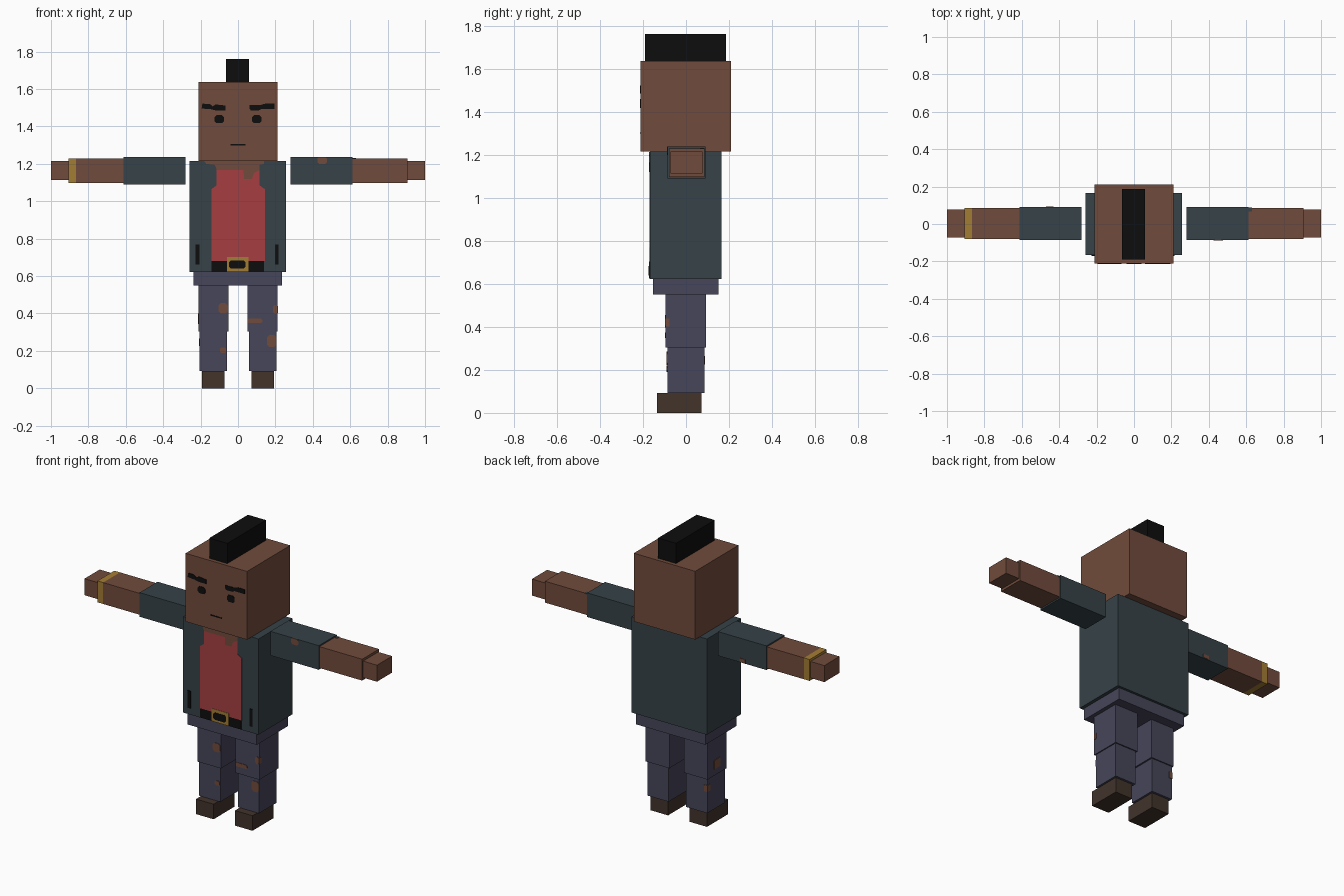
import bpy, bmesh

def srgb(r, g, b):
    f = lambda c: c / 12.92 if c <= 0.04045 else ((c + 0.055) / 1.055) ** 2.4
    return tuple(f(v / 255) for v in (r, g, b)) + (1.0,)

def material(name, *rgb):
    m = bpy.data.materials.new(name)
    m.diffuse_color = srgb(*rgb)
    return m

SKIN = material("skin brown", 113, 75, 60)
TEAL = material("jacket teal", 54, 66, 72)
RED = material("shirt red", 166, 63, 65)
DENIM = material("trouser slate", 71, 70, 90)
SHOE = material("shoe brown", 66, 51, 43)
BLACK = material("black", 13, 13, 13)
GOLD = material("gold", 163, 125, 52)

def finish(name, bm, mat):
    bmesh.ops.recalc_face_normals(bm, faces=bm.faces)
    me = bpy.data.meshes.new(name)
    bm.to_mesh(me)
    bm.free()
    me.materials.append(mat)
    ob = bpy.data.objects.new(name, me)
    bpy.context.collection.objects.link(ob)
    return ob

def box(name, mat, x, y, z):
    """Box spanning the given (low, high) ranges."""
    bm = bmesh.new()
    bmesh.ops.create_cube(bm, size=1)
    for v in bm.verts:
        v.co = [r[0] + (c + 0.5) * (r[1] - r[0]) for c, r in zip(v.co, (x, y, z))]
    return finish(name, bm, mat)

def plate(name, mat, y, pts, lift=0.003):
    """Thin front-facing panel with an (x, z) outline, raised off the plane y."""
    bm = bmesh.new()
    f = bm.faces.new([bm.verts.new((px, y - lift, pz)) for px, pz in pts])
    ext = bmesh.ops.extrude_face_region(bm, geom=[f], use_keep_orig=True)
    for v in ext["geom"]:
        if isinstance(v, bmesh.types.BMVert):
            v.co.y = y + 0.001
    return finish(name, bm, mat)

def rect(x0, x1, z0, z1, c=0.0):
    """Rectangle outline with optional clipped corners."""
    if not c:
        return [(x0, z0), (x1, z0), (x1, z1), (x0, z1)]
    return [(x0 + c, z0), (x1 - c, z0), (x1, z0 + c), (x1, z1 - c),
            (x1 - c, z1), (x0 + c, z1), (x0, z1 - c), (x0, z0 + c)]

# Head, hair, torso and hips
box("head", SKIN, (-0.21, 0.21), (-0.212, 0.21), (1.215, 1.637))
box("hair_crest", BLACK, (-0.063, 0.06), (-0.19, 0.187), (1.637, 1.762))
box("jacket", TEAL, (-0.259, 0.257), (-0.167, 0.166), (0.623, 1.215))
box("hips", DENIM, (-0.238, 0.236), (-0.154, 0.151), (0.55, 0.623))

# Limbs, mirrored left and right
def side_range(s, a, b):
    return tuple(sorted((s * a, s * b)))

for s, tag in ((-1, "left"), (1, "right")):
    X = lambda a, b: side_range(s, a, b)
    box(tag + "_thigh", DENIM, X(0.05, 0.212), (-0.095, 0.092), (0.305, 0.55))
    box(tag + "_shin", DENIM, X(0.06, 0.205), (-0.087, 0.085), (0.093, 0.305))
    box(tag + "_shoe", SHOE, X(0.073, 0.193), (-0.134, 0.071), (0, 0.093))
    box(tag + "_sleeve", TEAL, X(0.282, 0.613), (-0.086, 0.09), (1.089, 1.238))
    wrist = 0.866 if s < 0 else 0.905
    box(tag + "_forearm", SKIN, X(0.613, wrist), (-0.08, 0.085), (1.098, 1.23))
    box(tag + "_hand", SKIN, X(0.905, 1.0), (-0.071, 0.077), (1.113, 1.215))
box("bracelet", GOLD, (-0.905, -0.866), (-0.08, 0.085), (1.098, 1.23))

# Face
F = -0.212
plate("left_brow", BLACK, F, [(-0.195, 1.496), (-0.145, 1.492), (-0.12, 1.486), (-0.068, 1.486),
      (-0.068, 1.512), (-0.12, 1.518), (-0.135, 1.508), (-0.15, 1.52), (-0.19, 1.522)])
plate("right_brow", BLACK, F, [(0.068, 1.486), (0.112, 1.486), (0.125, 1.494), (0.195, 1.494),
      (0.195, 1.522), (0.145, 1.522), (0.12, 1.514), (0.062, 1.514), (0.06, 1.498)])
for s, tag in ((-1, "left"), (1, "right")):
    plate(tag + "_eye", BLACK, F, rect(*side_range(s, 0.075, 0.125), 1.418, 1.46, 0.01))
plate("mouth", BLACK, F, rect(-0.04, 0.04, 1.299, 1.305))

# Open jacket front: shirt, bare neckline, belt and pockets
T = -0.167
plate("shirt", RED, T, [(-0.142, 0.68), (0.144, 0.68), (0.144, 1.065), (0.115, 1.085),
      (0.115, 1.17), (-0.115, 1.17), (-0.115, 1.085), (-0.142, 1.065)])
plate("neckline", SKIN, T, [(-0.112, 1.167), (0.03, 1.167), (0.032, 1.12), (0.075, 1.12),
      (0.085, 1.15), (0.115, 1.167), (0.115, 1.195), (0.14, 1.2), (0.14, 1.214),
      (-0.18, 1.214), (-0.17, 1.2), (-0.125, 1.195)], 0.004)
plate("belt", BLACK, T, rect(-0.142, 0.14, 0.625, 0.682))
plate("buckle", GOLD, T, rect(-0.06, 0.056, 0.625, 0.703), 0.005)
plate("buckle_centre", BLACK, T, rect(-0.048, 0.04, 0.64, 0.684, 0.01), 0.007)
plate("left_pocket", BLACK, T, rect(-0.226, -0.206, 0.662, 0.77))
plate("right_pocket", BLACK, T, rect(0.198, 0.217, 0.662, 0.77))

# Torn holes on the front of the trousers and sleeve
holes = [("left_thigh_hole", -0.095, (-0.105, -0.054, 0.4, 0.455, 0.012)),
         ("right_thigh_hole", -0.095, (0.186, 0.212, 0.398, 0.445, 0.009)),
         ("right_knee_hole", -0.095, (0.05, 0.13, 0.349, 0.373, 0.007)),
         ("right_shin_hole", -0.087, (0.155, 0.205, 0.22, 0.285, 0.012)),
         ("left_shin_hole", -0.087, (-0.097, -0.063, 0.19, 0.218, 0.007)),
         ("right_sleeve_hole", -0.086, (0.425, 0.475, 1.2, 1.238, 0.009))]
for name, y, r in holes:
    plate(name, SKIN, y, rect(*r))

# Torn holes that sit on sides and backs
box("right_thigh_side_hole", SKIN, (0.21, 0.214), (-0.095, -0.076), (0.402, 0.44))
box("left_thigh_side_hole", SKIN, (-0.215, -0.21), (-0.03, 0.03), (0.345, 0.4))
box("left_shin_corner_hole", SKIN, (-0.208, -0.185), (0.06, 0.088), (0.225, 0.265))
box("left_sleeve_back_hole", SKIN, (-0.47, -0.43), (0.085, 0.093), (1.092, 1.115))
box("right_cuff_scrap", TEAL, (0.612, 0.632), (0.066, 0.087), (1.225, 1.232))
